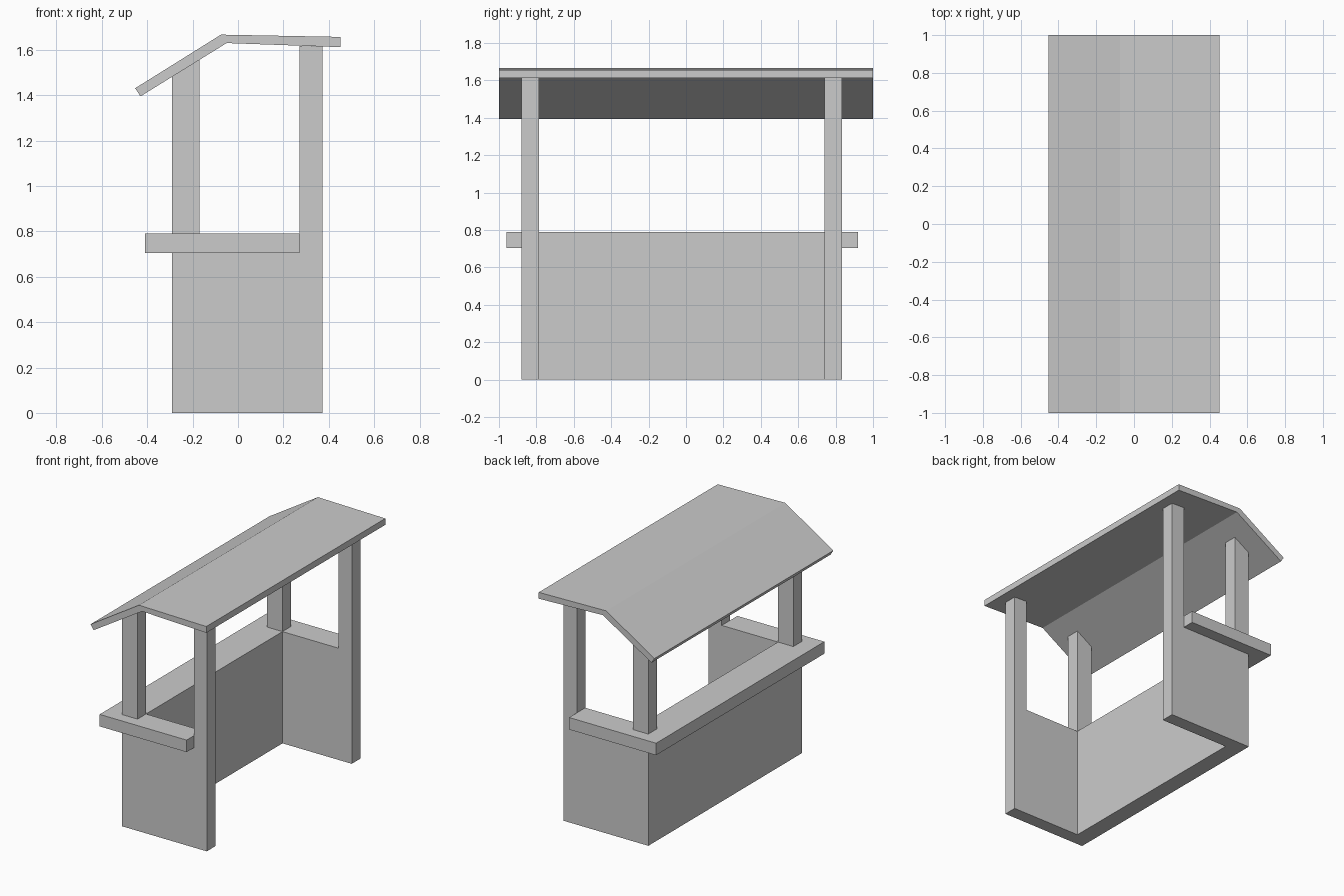
import bpy
import bmesh
from mathutils import Vector

cube = bpy.data.objects.get("Cube")
if cube:
    bpy.data.objects.remove(cube, do_unlink=True)

# Single plain grey for the whole stall
GREY = (0.6, 0.6, 0.6, 1.0)
grey = bpy.data.materials.new("light_grey")
grey.use_nodes = True
grey.diffuse_color = GREY
grey.node_tree.nodes["Principled BSDF"].inputs["Base Color"].default_value = GREY


def finish(name, bm):
    bmesh.ops.recalc_face_normals(bm, faces=bm.faces)
    mesh = bpy.data.meshes.new(name)
    bm.to_mesh(mesh)
    bm.free()
    mesh.materials.append(grey)
    obj = bpy.data.objects.new(name, mesh)
    bpy.context.collection.objects.link(obj)
    return obj


def prism(name, points, depth):
    """Extrude a flat outline of 3D points along the depth vector."""
    bm = bmesh.new()
    face = bm.faces.new([bm.verts.new(p) for p in points])
    result = bmesh.ops.extrude_face_region(bm, geom=[face], use_keep_orig=True)
    moved = [v for v in result["geom"] if isinstance(v, bmesh.types.BMVert)]
    bmesh.ops.translate(bm, verts=moved, vec=Vector(depth))
    return finish(name, bm)


def u_shape(name, front, back, inner, outer_y, inner_y, z0, z1):
    """A U in plan, open toward +x."""
    (r0, l0), (r1, l1) = outer_y, inner_y
    plan = [(front, r0), (back, r0), (back, r1), (inner, r1),
            (inner, l1), (back, l1), (back, l0), (front, l0)]
    return prism(name, [(x, y, z0) for x, y in plan], (0, 0, z1 - z0))


# Main dimensions
FRONT, INNER, POST, BACK = -0.29, -0.17, 0.27, 0.372
OUTER_Y, INNER_Y = (-0.88, 0.835), (-0.785, 0.74)
COUNTER_Z, COUNTER_TOP = 0.705, 0.79

# Low walls and the counter resting on them
u_shape("booth_walls", FRONT, POST, INNER, OUTER_Y, INNER_Y, 0, COUNTER_Z)
u_shape("counter", -0.41, POST, INNER, (-0.96, 0.92), INNER_Y, COUNTER_Z, COUNTER_TOP)

# Posts with tops cut to the slope of the roof
for side, y0, y1 in (("right", OUTER_Y[0], INNER_Y[0]), ("left", INNER_Y[1], OUTER_Y[1])):
    for row, x0, x1, z, top0, top1 in (
            ("counter", FRONT, INNER, COUNTER_TOP, 1.483, 1.557),
            ("entrance", POST, BACK, 0, 1.618, 1.614)):
        outline = [(x0, y0, z), (x1, y0, z), (x1, y0, top1), (x0, y0, top0)]
        prism(f"{row}_post_{side}", outline, (0, y1 - y0, 0))

# Bent roof slab
roof = [(-0.453, 1.431), (-0.075, 1.667), (0.452, 1.657),
        (0.452, 1.612), (-0.05, 1.63), (-0.43, 1.395)]
prism("roof", [(x, -1, z) for x, z in roof], (0, 2, 0))
